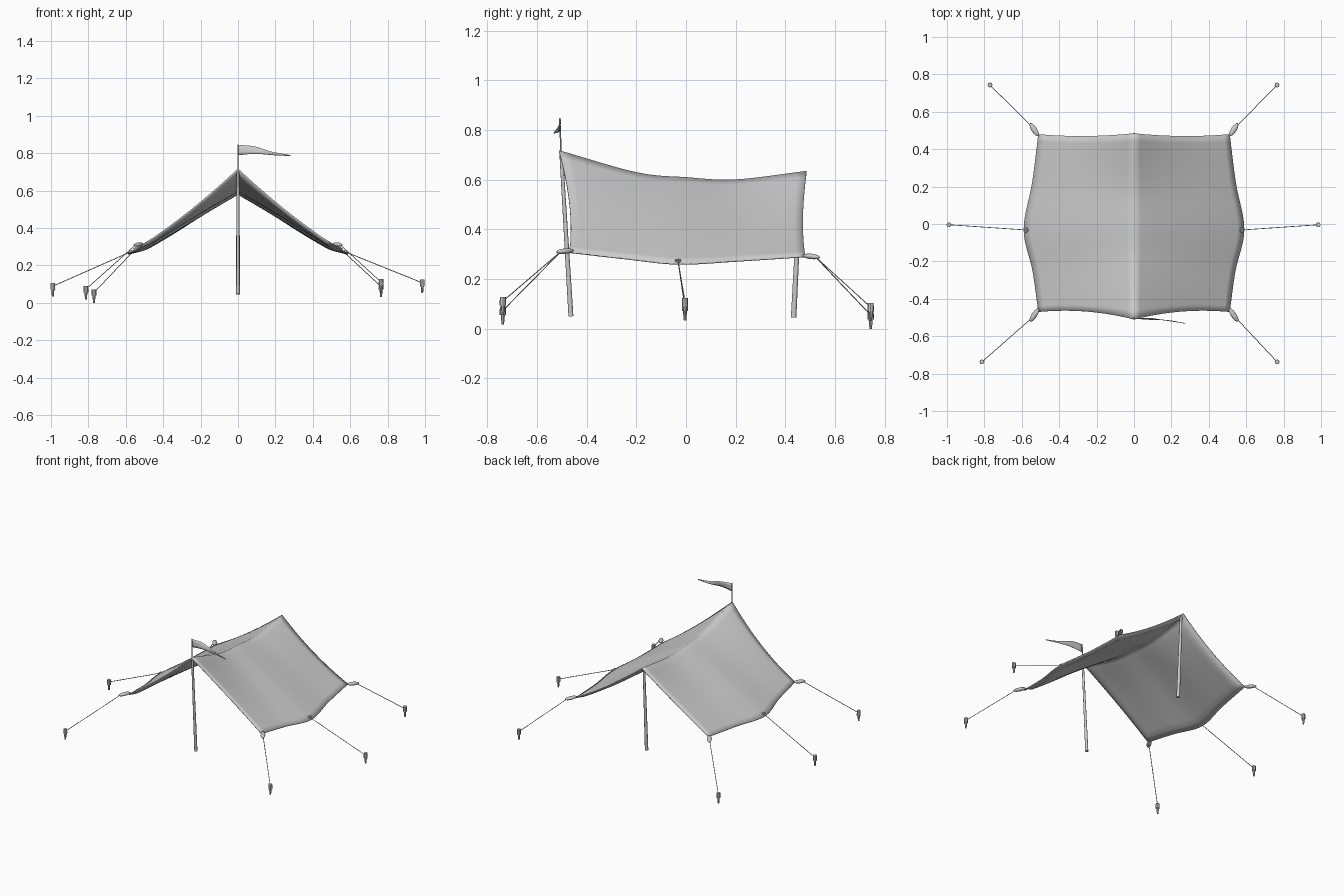
import bpy, bmesh, math
from mathutils import Vector

if "Cube" in bpy.data.objects:
    bpy.data.objects.remove(bpy.data.objects["Cube"])

GREY = (0.6, 0.6, 0.6, 1)
grey = bpy.data.materials.new("plain_grey")
grey.use_nodes = True
grey.diffuse_color = GREY
grey.node_tree.nodes["Principled BSDF"].inputs["Base Color"].default_value = GREY


def make(name, bm, angle=40):
    mesh = bpy.data.meshes.new(name)
    bmesh.ops.recalc_face_normals(bm, faces=bm.faces)
    bm.to_mesh(mesh)
    bm.free()
    obj = bpy.data.objects.new(name, mesh)
    bpy.context.collection.objects.link(obj)
    mesh.materials.append(grey)
    bpy.ops.object.select_all(action="DESELECT")
    obj.select_set(True)
    bpy.context.view_layer.objects.active = obj
    bpy.ops.object.shade_smooth_by_angle(angle=math.radians(angle))
    return obj


def along(points, t):
    """Smooth curve through evenly spaced control points, t from 0 to 1."""
    pts = [Vector(p) for p in points]
    n = len(pts) - 1
    i = min(int(t * n), n - 1)
    f = t * n - i
    a, b = pts[i], pts[i + 1]
    before = pts[i - 1] if i else 2 * a - b
    after = pts[i + 2] if i + 2 <= n else 2 * b - a
    return 0.5 * (2 * a + (b - before) * f
                  + (2 * before - 5 * a + 4 * b - after) * f ** 2
                  + (3 * a - before - 3 * b + after) * f ** 3)


def sheet(name, surface, nu, nv, thickness, offset, angle=40):
    """Cloth grid from a surface function, thickened inside and thin at the hem."""
    bm = bmesh.new()
    rows = [[bm.verts.new(surface(i / nu, j / nv)) for i in range(nu + 1)]
            for j in range(nv + 1)]
    for low, high in zip(rows, rows[1:]):
        for i in range(nu):
            bm.faces.new((low[i], low[i + 1], high[i + 1], high[i]))
    bm.verts.index_update()
    inner = [v.index for v in bm.verts if not v.is_boundary]
    obj = make(name, bm, angle)
    obj.vertex_groups.new(name="inner_cloth").add(inner, 1, "REPLACE")
    solid = obj.modifiers.new("thickness", "SOLIDIFY")
    solid.thickness = thickness
    solid.offset = offset
    solid.vertex_group = "inner_cloth"
    solid.thickness_vertex_group = 0.3
    return obj


def rod(name, start, end, r1, r2=None, sides=8):
    """Round bar between two points."""
    start, end = Vector(start), Vector(end)
    axis = end - start
    bm = bmesh.new()
    bmesh.ops.create_cone(bm, cap_ends=True, segments=sides, radius1=r1,
                          radius2=r1 if r2 is None else r2, depth=axis.length)
    turn = axis.to_track_quat("Z", "Y").to_matrix().to_4x4()
    bm.transform(turn)
    bmesh.ops.translate(bm, verts=bm.verts, vec=(start + end) / 2)
    return make(name, bm)


# Canopy: ridge and eave curves; open ends sag, the middle billows slightly
RIDGE = [(0, -0.51, 0.718), (0, -0.2, 0.63), (0, 0, 0.61), (0, 0.2, 0.601), (0, 0.485, 0.635)]
EAVE = [(0.512, -0.47, 0.31), (0.543, -0.25, 0.285), (0.59, -0.03, 0.263),
        (0.545, 0.22, 0.276), (0.512, 0.48, 0.293)]


def canopy(u, v):
    side = 2 * u - 1
    s = abs(side)
    p = along(RIDGE, v).lerp(along(EAVE, v), s)
    bow = 4 * s * (1 - s)
    end = 2 * v - 1
    p.z += bow * (0.008 * (1 - end ** 2) - 0.018 * end ** 2)
    p.y += bow * (0.022 if end < 0 else 0.012) * -end ** 3
    p.x *= math.copysign(1, side)
    return p


sheet("canopy", canopy, 32, 28, 0.02, -1, 85)

# Poles
rod("front_pole", (0, -0.463, 0.05), (0, -0.502, 0.70), 0.010, 0.007, 12)
rod("rear_pole", (0, 0.433, 0.045), (0, 0.462, 0.622), 0.011, 0.008, 12)
rod("flag_pole", (0, -0.502, 0.69), (0, -0.508, 0.847), 0.003)

# Pennant tapering and waving to the left
TOP = [(0, -0.506, 0.845), (0.09, -0.503, 0.836), (0.18, -0.518, 0.808), (0.28, -0.532, 0.79)]
BOTTOM = [(0, -0.506, 0.789), (0.09, -0.512, 0.797), (0.18, -0.514, 0.79), (0.28, -0.532, 0.785)]
sheet("pennant", lambda u, v: along(BOTTOM, u).lerp(along(TOP, u), v), 14, 3, 0.003, 0)


def peg(name, x, y, bottom):
    rod(name + "_spike", (x, y, bottom), (x, y, bottom + 0.045), 0.005, 0.009)
    rod(name + "_head", (x, y, bottom + 0.038), (x, y, bottom + 0.072), 0.013, 0.012)


def corner_tab(name, centre, direction):
    bm = bmesh.new()
    bmesh.ops.create_uvsphere(bm, u_segments=12, v_segments=8, radius=1)
    bmesh.ops.scale(bm, verts=bm.verts, vec=(0.042, 0.015, 0.011))
    turn = Vector(direction).to_track_quat("X", "Z").to_matrix().to_4x4()
    bm.transform(turn)
    bmesh.ops.translate(bm, verts=bm.verts, vec=centre)
    make(name, bm)


# Corner guy lines: tab, rope and peg
corners = {"front_left": (1, -1, 0.765, -0.737, 0.056), "front_right": (-1, -1, -0.813, -0.737, 0.018),
           "rear_left": (1, 1, 0.765, 0.743, 0.032), "rear_right": (-1, 1, -0.77, 0.743, 0)}
for name, (sx, sy, px, py, base) in corners.items():
    reach, height = (0.487, 0.312) if sy < 0 else (0.504, 0.291)
    corner_tab(name + "_tab", (sx * 0.533, sy * reach, height), (sx * 0.65, sy, -0.1))
    rod(name + "_rope", (sx * 0.545, sy * (reach + 0.015), height), (px, py, base + 0.055),
        0.0022, sides=6)
    peg(name + "_peg", px, py, base)

# Middle guy lines: eyelet, toggle, rope and peg
for name, side, px, base in (("left", 1, 0.985, 0.052), ("right", -1, -0.99, 0.034)):
    bpy.ops.mesh.primitive_torus_add(major_radius=0.010, minor_radius=0.003, major_segments=14,
                                     minor_segments=6, location=(side * 0.576, -0.032, 0.274),
                                     rotation=(0, side * 0.5, 0))
    eyelet = bpy.context.object
    eyelet.name = name + "_eyelet"
    eyelet.data.materials.append(grey)
    bpy.ops.object.shade_smooth()
    rod(name + "_toggle", (side * 0.576, -0.044, 0.276), (side * 0.576, -0.02, 0.276), 0.004)
    rod(name + "_rope", (side * 0.576, -0.032, 0.272), (px, -0.004, base + 0.055), 0.0022, sides=6)
    peg(name + "_peg", px, -0.004, base)
